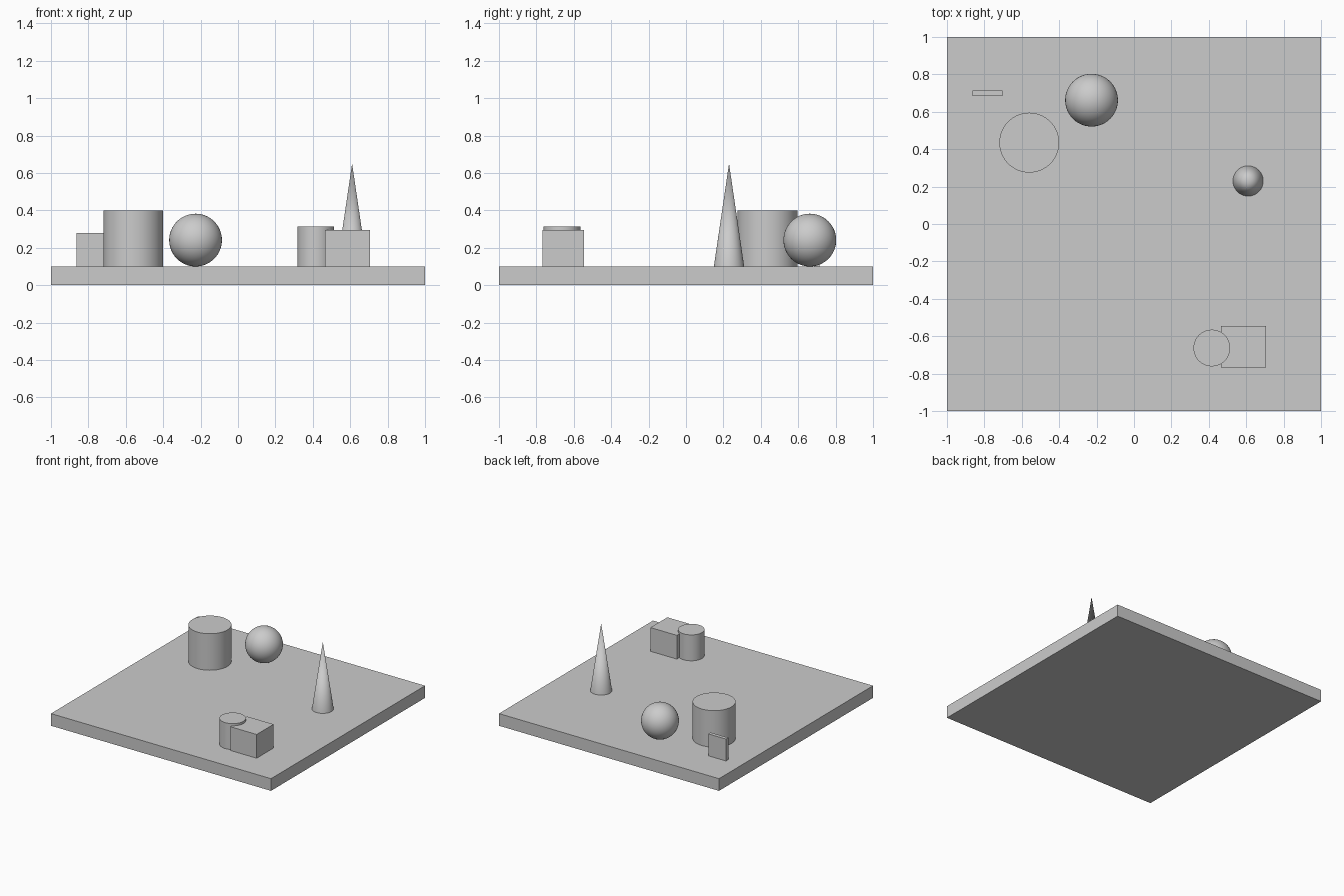
import bpy
import math

cube = bpy.data.objects.get("Cube")
if cube:
    bpy.data.objects.remove(cube, do_unlink=True)

# Single matte grey for every part
GREY = (0.6, 0.6, 0.6, 1.0)
grey = bpy.data.materials.new("plain grey")
grey.use_nodes = True
grey.diffuse_color = GREY
shader = next(n for n in grey.node_tree.nodes if n.type == "BSDF_PRINCIPLED")
shader.inputs["Base Color"].default_value = GREY

BASE_TOP = 0.1
SIDES = 64


def finish(name, smooth=False):
    obj = bpy.context.object
    obj.name = name
    obj.data.materials.append(grey)
    if smooth:
        bpy.ops.object.shade_smooth_by_angle(angle=math.radians(30))
    return obj


def box(name, x, y, z, size):
    """Box standing on height z."""
    bpy.ops.mesh.primitive_cube_add(size=1, location=(x, y, z + size[2] / 2))
    obj = finish(name)
    obj.scale = size
    bpy.ops.object.transform_apply(location=False, rotation=False, scale=True)


def cylinder(name, x, y, radius, height):
    bpy.ops.mesh.primitive_cylinder_add(
        vertices=SIDES, radius=radius, depth=height,
        location=(x, y, BASE_TOP + height / 2))
    finish(name, True)


def cone(name, x, y, radius, height):
    bpy.ops.mesh.primitive_cone_add(
        vertices=SIDES, radius1=radius, radius2=0, depth=height,
        location=(x, y, BASE_TOP + height / 2))
    finish(name, True)


def ball(name, x, y, radius):
    bpy.ops.mesh.primitive_uv_sphere_add(
        segments=SIDES, ring_count=SIDES // 2, radius=radius,
        location=(x, y, BASE_TOP + radius))
    finish(name, True)


# Square base slab
box("base_slab", 0, 0, 0, (2, 2, BASE_TOP))

# Back left group: drum, ball and thin upright panel
cylinder("large_drum", -0.56, 0.435, 0.16, 0.3)
ball("ball", -0.227, 0.662, 0.141)
box("thin_panel", -0.784, 0.7, BASE_TOP, (0.16, 0.03, 0.18))

# Tall spike
cone("spike", 0.61, 0.23, 0.081, 0.55)

# Front pair: block overlapping a small drum
box("block", 0.586, -0.656, BASE_TOP, (0.24, 0.22, 0.195))
cylinder("small_drum", 0.416, -0.663, 0.098, 0.213)
